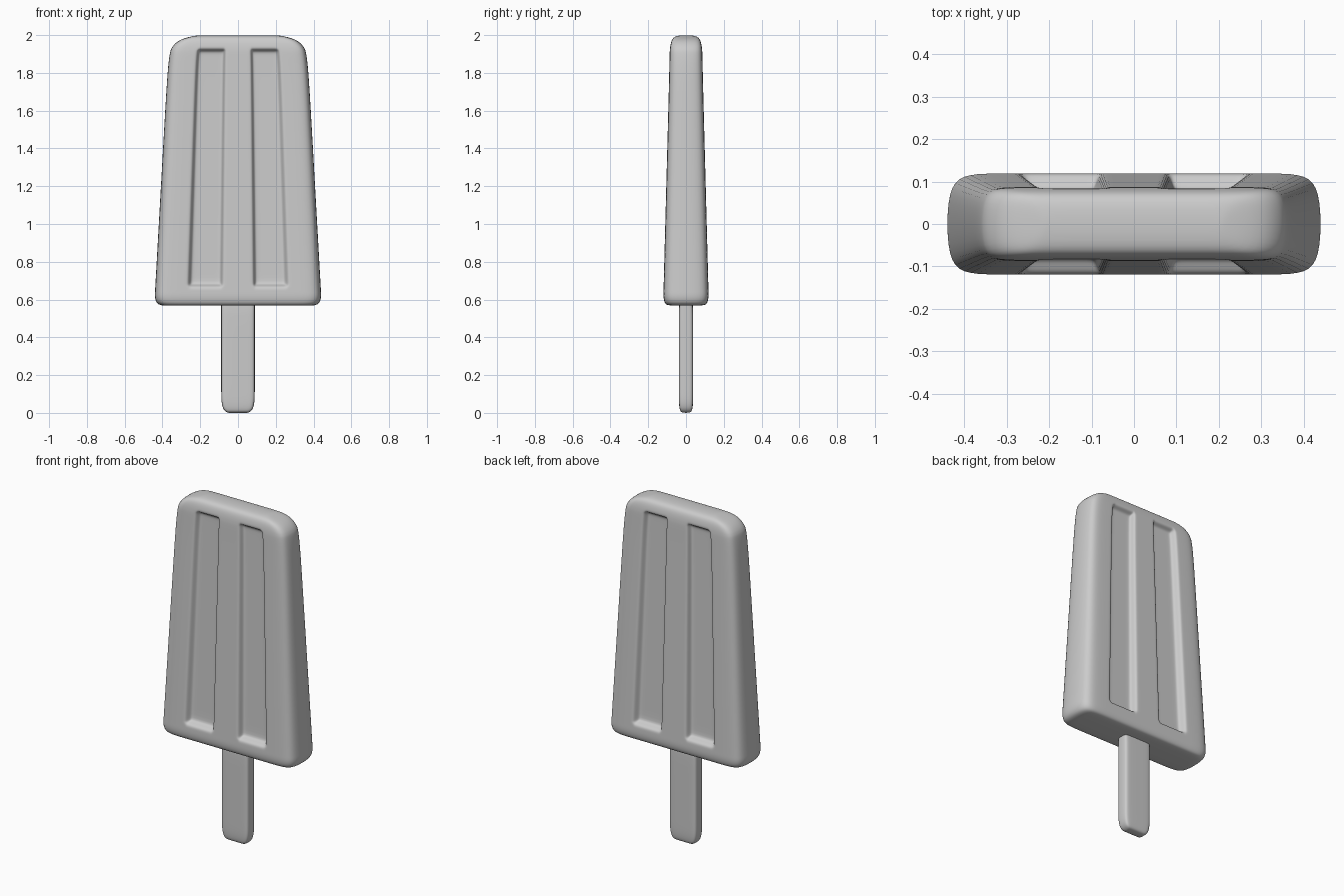
import bpy
import bmesh

cube = bpy.data.objects.get("Cube")
if cube:
    bpy.data.objects.remove(cube, do_unlink=True)


def loft(name, columns, rows, sunk=None):
    """Stack of outlines (z, half width, half depth), capped and subdivided."""
    half = [(-u, v) for u, v in reversed(columns) if u > 0] + columns
    bm = bmesh.new()
    rings = []
    for z, width, depth in rows:
        ring = []
        for side, pts in ((-1, half), (1, half[::-1])):
            for u, v in pts:
                cut = sunk(abs(u), z) if sunk else 0
                ring.append(bm.verts.new((u * width, side * (v * depth - cut), z)))
        rings.append(ring)
    n = len(rings[0])
    for low, high in zip(rings, rings[1:]):
        for i in range(n):
            j = (i + 1) % n
            bm.faces.new((low[i], low[j], high[j], high[i]))
    # Caps: strips of quads from the front edge to the back edge
    for i in range(len(half) - 1):
        for ring in (rings[0], rings[-1]):
            bm.faces.new((ring[i], ring[i + 1], ring[n - 2 - i], ring[n - 1 - i]))
    bmesh.ops.recalc_face_normals(bm, faces=bm.faces)
    mesh = bpy.data.meshes.new(name)
    bm.to_mesh(mesh)
    bm.free()
    for poly in mesh.polygons:
        poly.use_smooth = True
    obj = bpy.data.objects.new(name, mesh)
    bpy.context.collection.objects.link(obj)
    mod = obj.modifiers.new("Smooth", "SUBSURF")
    mod.levels = mod.render_levels = 2
    return obj


def taper(z):
    return z, 0.442 - 0.0563 * (z - 0.61), 0.12 - 0.0265 * (z - 0.61)


def groove(u, z):
    """Depth of the two long grooves, on both faces."""
    inside = 0.2 < u < 0.58 and 0.675 < z < 1.92
    return 0.038 - 0.006 * (z - 0.68) if inside else 0


# Ice body: support columns and rows hug the groove edges
corner = [(0.8, 1), (0.95, 0.95), (1, 0.5)]
body_columns = [(u, 1) for u in (0, 0.15, 0.19, 0.21, 0.25, 0.53, 0.57, 0.6, 0.64)] + corner
body_rows = [(0.567, 0.39, 0.085), (0.573, 0.43, 0.111)]
body_rows += [taper(z) for z in (0.61, 0.645, 0.67, 0.68, 0.705, 1.0, 1.4, 1.8)]
body_rows += [(1.89, 0.364, 0.087), (1.915, 0.359, 0.086), (1.925, 0.355, 0.085),
              (1.945, 0.345, 0.083), (1.982, 0.305, 0.074), (2.0, 0.21, 0.05)]
loft("ice_body", body_columns, body_rows, groove)

# Stick, running up into the body
stick_columns = [(0, 1), (0.65, 1), (0.95, 0.95), (1, 0.45)]
stick_rows = [(0, 0.05, 0.022), (0.012, 0.078, 0.034), (0.06, 0.089, 0.038),
              (0.12, 0.089, 0.038), (0.5, 0.089, 0.038), (0.64, 0.089, 0.038)]
loft("stick", stick_columns, stick_rows)
